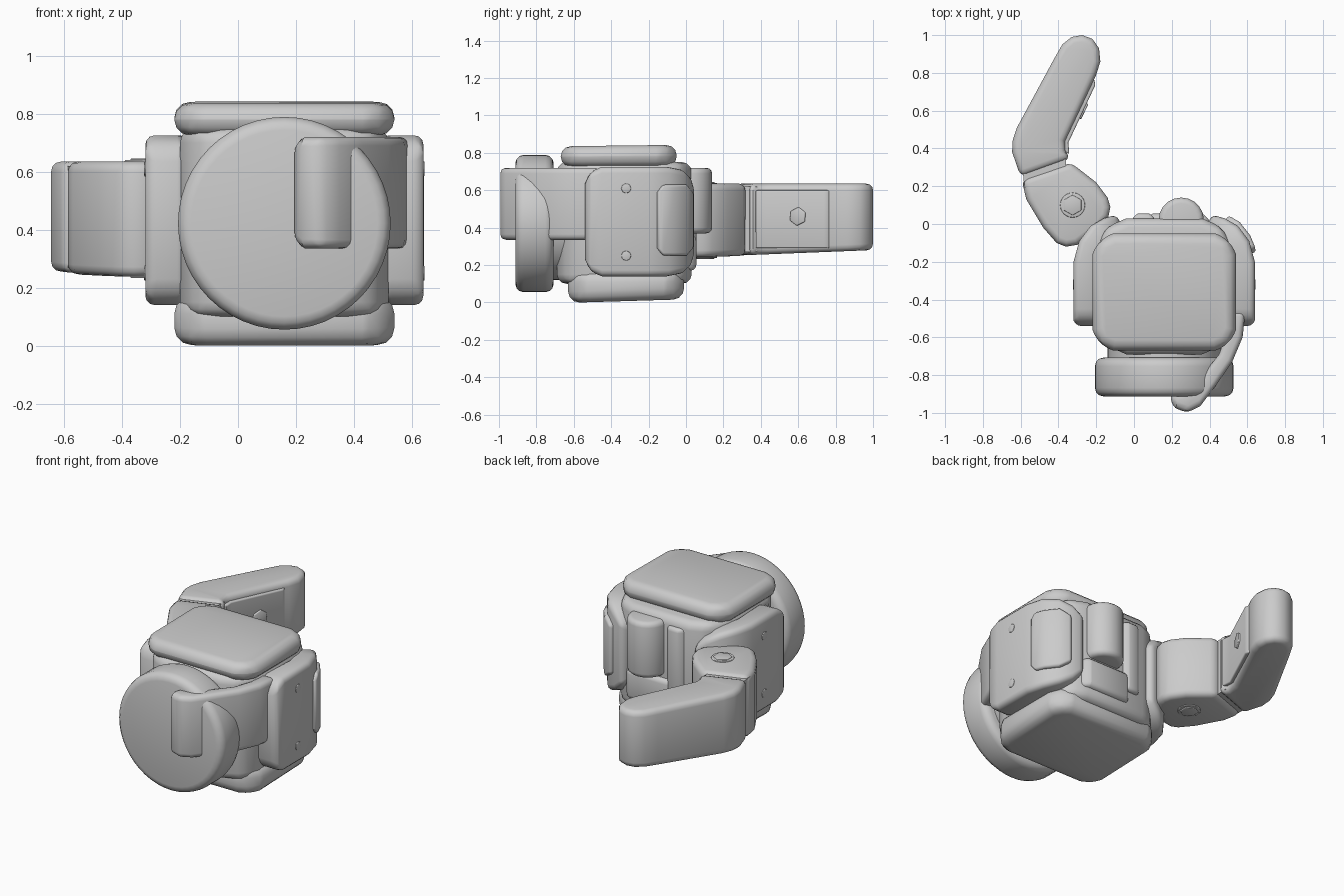
import bpy, bmesh, math
from mathutils import Matrix, Vector

if "Cube" in bpy.data.objects:
    bpy.data.objects.remove(bpy.data.objects["Cube"])

CX = 0.16  # centre line of the body


def finish(name, bm, bevel=0.0, segs=3):
    bmesh.ops.remove_doubles(bm, verts=bm.verts, dist=1e-5)
    bmesh.ops.recalc_face_normals(bm, faces=bm.faces)
    me = bpy.data.meshes.new(name)
    bm.to_mesh(me)
    bm.free()
    ob = bpy.data.objects.new(name, me)
    bpy.context.collection.objects.link(ob)
    bpy.ops.object.select_all(action='DESELECT')
    ob.select_set(True)
    bpy.context.view_layer.objects.active = ob
    if bevel:
        m = ob.modifiers.new("bevel", 'BEVEL')
        m.width, m.segments = bevel, segs
        m.limit_method, m.angle_limit = 'ANGLE', math.radians(40)
        bpy.ops.object.convert(target='MESH')
    bpy.ops.object.shade_smooth_by_angle(angle=math.radians(35))
    return ob


def prism(name, pts, z0, z1, bevel=0.03, slope0=0.0, slope1=0.0):
    """Plan profile extruded upward; slopes tilt bottom and top along y."""
    bm = bmesh.new()
    lo = [bm.verts.new((x, y, z0 + slope0 * y)) for x, y in pts]
    hi = [bm.verts.new((x, y, z1 + slope1 * y)) for x, y in pts]
    bm.faces.new(lo[::-1])
    bm.faces.new(hi)
    n = len(pts)
    for i in range(n):
        j = (i + 1) % n
        bm.faces.new((lo[i], lo[j], hi[j], hi[i]))
    return finish(name, bm, bevel)


def band(name, secs, z0, z1, bevel=0.03, flip=False):
    """Bent plate: sections of outer xy, inner xy and height inset."""
    bm = bmesh.new()
    rings = []
    for ox, oy, ix, iy, d in secs:
        if flip:
            ox, ix = 2 * CX - ox, 2 * CX - ix
        rings.append([bm.verts.new(p) for p in ((ox, oy, z0 + d), (ox, oy, z1 - d),
                                                (ix, iy, z1 - d), (ix, iy, z0 + d))])
    for a, b in zip(rings, rings[1:]):
        for i in range(4):
            j = (i + 1) % 4
            bm.faces.new((a[i], a[j], b[j], b[i]))
    bm.faces.new(rings[0])
    bm.faces.new(rings[-1][::-1])
    return finish(name, bm, bevel)


def cylinder(name, centre, r, depth, axis, sides=48, bevel=0.0):
    bm = bmesh.new()
    q = Vector((0, 0, 1)).rotation_difference(Vector(axis)).to_matrix().to_4x4()
    bmesh.ops.create_cone(bm, cap_ends=True, segments=sides, radius1=r, radius2=r,
                          depth=depth, matrix=Matrix.Translation(centre) @ q)
    return finish(name, bm, bevel)


def cut_rect(x0, x1, y0, y1, c):
    k = c * 0.3
    out = []
    for x, sx, y, sy, swap in ((x0, 1, y0, 1, 0), (x1, -1, y0, 1, 1),
                               (x1, -1, y1, -1, 0), (x0, 1, y1, -1, 1)):
        tri = [(x, y + sy * c), (x + sx * k, y + sy * k), (x + sx * c, y)]
        out += tri[::-1] if swap else tri
    return out


# Central body and top and bottom padded plates
prism("body_core", cut_rect(-0.2, 0.52, -0.69, 0.03, 0.16), 0.1, 0.75, 0.05)
prism("top_plate", cut_rect(-0.22, 0.54, -0.67, -0.05, 0.11), 0.725, 0.843, 0.055, 0.0, 0.012)
prism("bottom_plate", cut_rect(-0.22, 0.54, -0.63, -0.01, 0.11), 0.017, 0.17, 0.06, 0.03, 0.0)

# Curved side plates with screws
side = [(0.63, -0.54, 0.50, -0.54, 0.09), (0.64, -0.51, 0.50, -0.51, 0.025),
        (0.64, -0.45, 0.50, -0.45, 0.0), (0.64, -0.2, 0.51, -0.23, 0.0),
        (0.61, -0.09, 0.49, -0.14, 0.0), (0.55, -0.01, 0.45, -0.08, 0.015),
        (0.48, 0.03, 0.41, -0.05, 0.05), (0.41, 0.05, 0.38, -0.03, 0.11)]
for label, flip in (("right", False), ("left", True)):
    band(label + "_side_plate", side, 0.14, 0.725, 0.04, flip)
    for i, z in enumerate((0.25, 0.61)):
        x = 0.638
        cylinder(f"{label}_screw_{i}", (2 * CX - x if flip else x, -0.32, z), 0.027, 0.012,
                 (1, 0, 0), 8, 0.004)

# Raised pad on the rear corner of the right plate
pad = [(0.645, -0.15, 0.56, -0.17, 0.04), (0.64, -0.12, 0.55, -0.14, 0.0),
       (0.615, -0.06, 0.53, -0.11, 0.0), (0.56, 0.01, 0.49, -0.06, 0.0),
       (0.50, 0.045, 0.45, -0.03, 0.04)]
band("corner_pad", pad, 0.25, 0.63, 0.015)

# Front disc on its neck
cylinder("disc_neck", (CX, -0.69, 0.42), 0.3, 0.1, (0, 1, 0))
cylinder("front_disc", (CX, -0.81, 0.422), 0.367, 0.205, (0, 1, 0), 48, 0.045)

# Strap hooked from the right side over the disc
strap = [(0.19, -0.94, 0.20, -0.88, 0.03), (0.22, -0.975, 0.25, -0.88, 0.0),
         (0.28, -1.0, 0.30, -0.87, 0.0), (0.35, -0.965, 0.33, -0.84, 0.0),
         (0.43, -0.86, 0.37, -0.79, 0.0), (0.52, -0.73, 0.45, -0.69, 0.0),
         (0.575, -0.60, 0.49, -0.58, 0.0), (0.59, -0.46, 0.49, -0.46, 0.0)]
band("front_strap", strap, 0.335, 0.72, 0.03)

# Rear blocks
bump = [(0.25 + 0.12 * math.cos(a), 0.02 + 0.12 * math.sin(a))
        for a in [math.pi * i / 10 for i in range(11)]]
prism("rear_bump", [(0.37, -0.08)] + bump + [(0.13, -0.08)], 0.37, 0.72, 0.03)
prism("rear_lower_block", cut_rect(0.06, 0.40, -0.1, 0.055, 0.04), 0.17, 0.36, 0.03)
prism("rear_side_block", cut_rect(-0.01, 0.11, -0.1, 0.055, 0.03), 0.25, 0.7, 0.025)

# Bent lever: hinge block, waist and long arm
prism("hinge_block", [(-0.595, 0.235), (-0.57, 0.13), (-0.48, -0.02), (-0.41, -0.10),
                      (-0.36, -0.12), (-0.30, -0.11), (-0.18, -0.02), (-0.135, 0.04),
                      (-0.125, 0.09), (-0.14, 0.14), (-0.20, 0.22), (-0.335, 0.325)],
      0.24, 0.635, 0.035, 0.03)
prism("lever_waist", [(-0.58, 0.19), (-0.59, 0.29), (-0.36, 0.38), (-0.36, 0.29)],
      0.26, 0.62, 0.0, 0.03)
prism("lever_arm", [(-0.60, 0.25), (-0.335, 0.345), (-0.365, 0.39), (-0.365, 0.44),
                    (-0.20, 0.79), (-0.178, 0.86), (-0.185, 0.93), (-0.22, 0.98),
                    (-0.275, 1.0), (-0.33, 0.99), (-0.38, 0.95), (-0.42, 0.88),
                    (-0.62, 0.51), (-0.643, 0.44), (-0.645, 0.38)],
      0.24, 0.635, 0.035, 0.04)
band("inner_grip_strip", [(-0.342, 0.37, -0.40, 0.40, 0.0), (-0.348, 0.43, -0.40, 0.45, 0.0),
                          (-0.205, 0.735, -0.27, 0.76, 0.0), (-0.21, 0.765, -0.27, 0.79, 0.0)],
     0.29, 0.60, 0.008)
cylinder("grip_stud", (-0.272, 0.60, 0.46), 0.05, 0.025, (0.905, -0.425, 0), 6, 0.005)

# Hinge bolts on both faces
for label, z in (("top", 0.634), ("bottom", 0.244)):
    cylinder(label + "_bolt_collar", (-0.325, 0.1, z), 0.066, 0.012, (0, 0, 1), 24, 0.004)
    cylinder(label + "_bolt_head", (-0.325, 0.1, z), 0.054, 0.022, (0, 0, 1), 6, 0.004)
